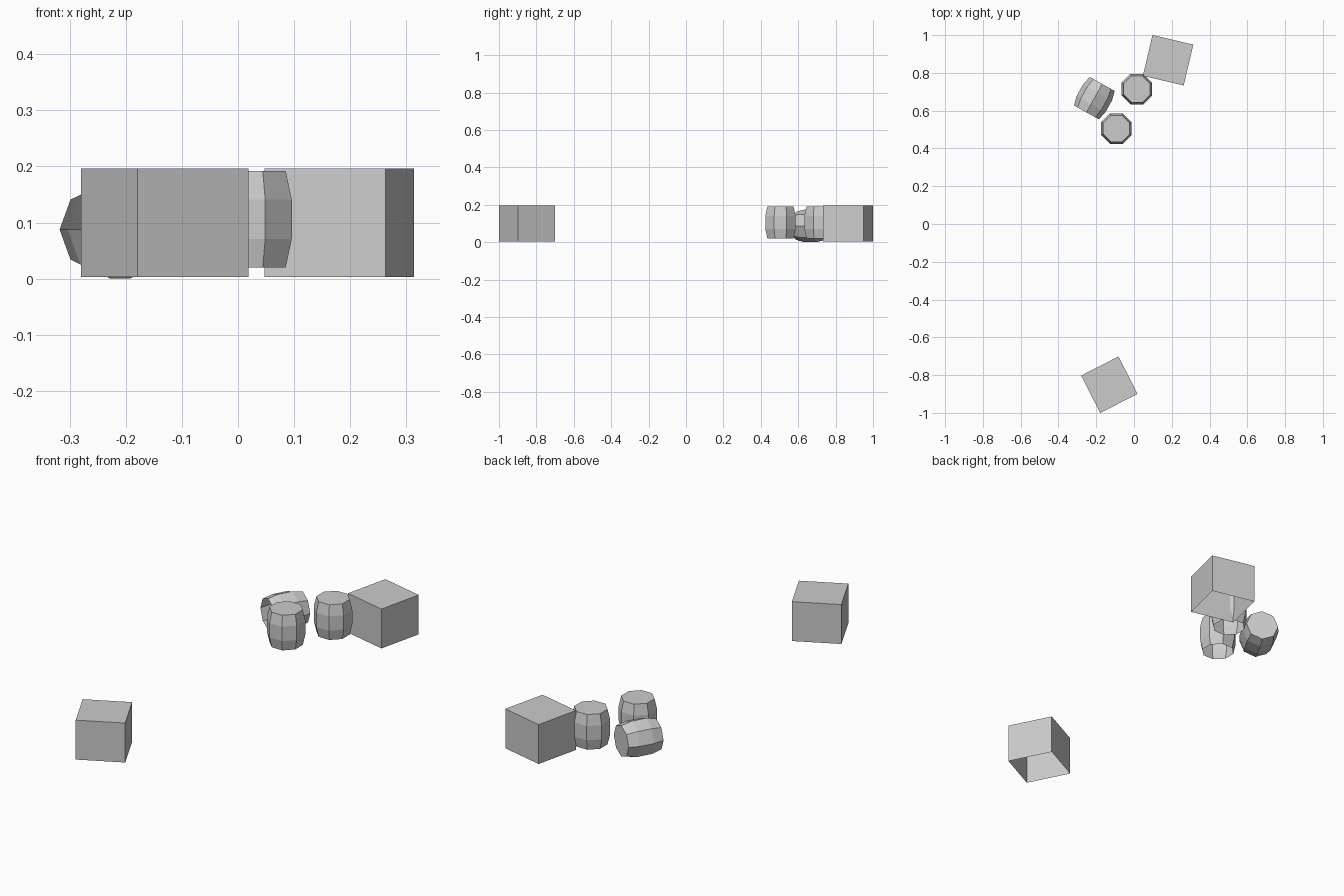
import bpy, bmesh
from math import radians, pi, cos, sin
from mathutils import Matrix

if "Cube" in bpy.data.objects:
    bpy.data.objects.remove(bpy.data.objects["Cube"])

grey = bpy.data.materials.new("plain_grey")
grey.diffuse_color = (0.6, 0.6, 0.6, 1)
grey.use_nodes = True
grey.node_tree.nodes["Principled BSDF"].inputs["Base Color"].default_value = grey.diffuse_color


def finish(name, bm, matrix):
    mesh = bpy.data.meshes.new(name)
    bm.to_mesh(mesh)
    bm.free()
    mesh.materials.append(grey)
    obj = bpy.data.objects.new(name, mesh)
    obj.matrix_world = matrix
    bpy.context.collection.objects.link(obj)


# Crate: a box without a bottom
def crate(name, x, y, turn):
    bm = bmesh.new()
    bmesh.ops.create_cube(bm, size=1, matrix=Matrix.Diagonal((0.222, 0.222, 0.193, 1)))
    bm.normal_update()
    bottom = [f for f in bm.faces if f.normal.z < -0.9]
    bmesh.ops.delete(bm, geom=bottom, context='FACES_ONLY')
    finish(name, bm, Matrix.Translation((x, y, 0.0995)) @ Matrix.Rotation(radians(turn), 4, 'Z'))


# Barrel: eight staves in three bands, lid on top, open underneath
def barrel(name, matrix):
    bm = bmesh.new()
    rings = []
    for r, z in ((0.0757, -0.086), (0.0875, -0.035), (0.0875, 0.035), (0.0757, 0.086)):
        angles = [(i + 0.5) * pi / 4 for i in range(8)]
        rings.append([bm.verts.new((r * cos(a), r * sin(a), z)) for a in angles])
    for low, high in zip(rings, rings[1:]):
        for i in range(8):
            j = (i + 1) % 8
            bm.faces.new((low[i], low[j], high[j], high[i]))
    bm.faces.new(rings[-1])
    finish(name, bm, matrix)


crate("front_crate", -0.1305, -0.851, 27)
crate("back_crate", 0.1805, 0.867, -13.2)
barrel("standing_barrel_back", Matrix.Translation((0.015, 0.714, 0.106)))
barrel("standing_barrel_front", Matrix.Translation((-0.093, 0.505, 0.106)))

# Barrel lying on one stave edge, lid pointing back and to the right
lying = (Matrix.Translation((-0.21, 0.666, 0.0875)) @ Matrix.Rotation(radians(-29), 4, 'Z')
         @ Matrix.Rotation(radians(-90), 4, 'X') @ Matrix.Rotation(pi / 8, 4, 'Z'))
barrel("lying_barrel", lying)
